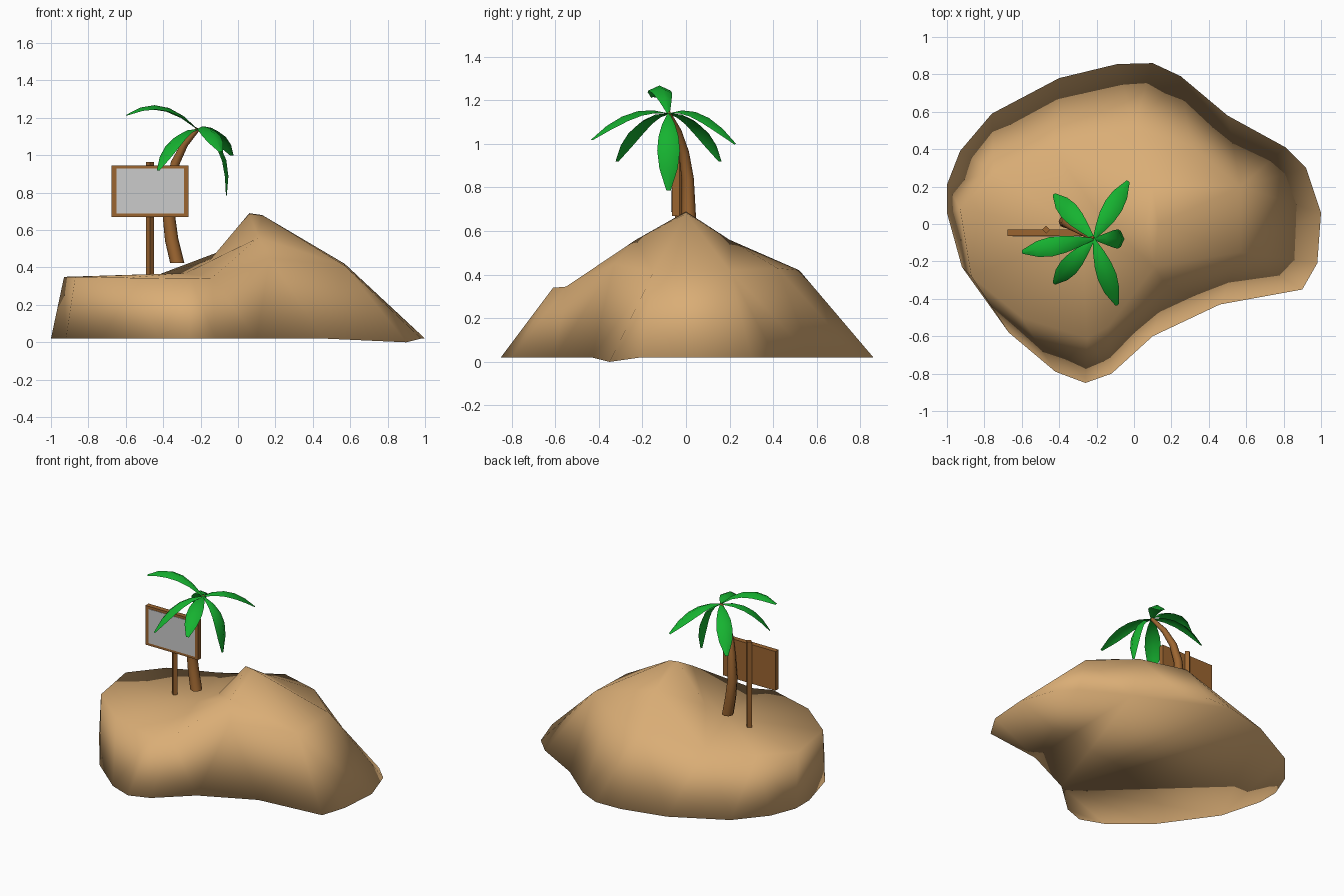
import bpy, bmesh, math
from mathutils import Vector
from mathutils.geometry import delaunay_2d_cdt

if "Cube" in bpy.data.objects:
    bpy.data.objects.remove(bpy.data.objects["Cube"])


def material(name, rgb):
    m = bpy.data.materials.new(name)
    m.diffuse_color = (*rgb, 1)
    m.use_nodes = True
    m.node_tree.nodes["Principled BSDF"].inputs["Base Color"].default_value = m.diffuse_color
    return m


SAND = material("sand", (0.70, 0.42, 0.18))
WOOD = material("wood", (0.33, 0.13, 0.03))
LEAF = material("leaf", (0.008, 0.45, 0.03))


def finish(name, bm, mat=None, smooth=None, recalc=True):
    if recalc:
        bmesh.ops.recalc_face_normals(bm, faces=bm.faces)
    me = bpy.data.meshes.new(name)
    bm.to_mesh(me)
    bm.free()
    ob = bpy.data.objects.new(name, me)
    bpy.context.collection.objects.link(ob)
    if mat:
        me.materials.append(mat)
    if smooth:
        bpy.ops.object.select_all(action='DESELECT')
        ob.select_set(True)
        bpy.context.view_layer.objects.active = ob
        bpy.ops.object.shade_smooth_by_angle(angle=math.radians(smooth))
    return ob


def loft(bm, rings, closed):
    # skin a list of equally long point rings
    vs = [[bm.verts.new(p) for p in r] for r in rings]
    n = len(rings[0])
    for a, b in zip(vs, vs[1:]):
        for i in range(n if closed else n - 1):
            j = (i + 1) % n
            bm.faces.new((a[i], a[j], b[j], b[i]))
    if closed:
        bm.faces.new(vs[0][::-1])
        bm.faces.new(vs[-1])


def box(name, lo, hi, mat=None):
    bm = bmesh.new()
    bmesh.ops.create_cube(bm, size=1)
    for v in bm.verts:
        v.co = [lo[i] + (v.co[i] + 0.5) * (hi[i] - lo[i]) for i in range(3)]
    return finish(name, bm, mat)


# island: shoreline, rim of the plateau and hill points, triangulated in plan
shore = [(1, .06), (.92, .3), (.81, .41), (.5, .58), (.25, .79), (.1, .86),
         (-.09, .855), (-.4, .78), (-.76, .59), (-.93, .39), (-1, .21),
         (-1, .06), (-.92, -.23), (-.67, -.58), (-.42, -.79), (-.26, -.85),
         (-.12, -.8), (.1, -.6), (.46, -.43), (.9, -.35), (.98, -.21)]
rim = [(.57, .2, .42), (.3, .42, .43), (0, .52, .42), (-.43, .4, .36),
       (-.75, .28, .355), (-.93, .08, .35), (-.87, -.28, .35),
       (-.6, -.5, .345), (-.25, -.61, .34), (-.14, -.55, .345),
       (.17, -.33, .45), (.57, -.15, .41)]
hill = [(.06, 0, .69), (.13, 0, .68), (.11, -.23, .56), (.1, .2, .56),
        (-.15, 0, .44), (-.28, -.05, .37)]
pts = [(x, y, 0.0 if x == .9 else .02) for x, y in shore] + rim + hill
n, m = len(shore), len(rim)
edges = [(n + i, n + (i + 1) % m) for i in range(m)]
res = delaunay_2d_cdt([Vector(p[:2]) for p in pts], edges, [list(range(n))], 1, 1e-5)
bm = bmesh.new()
verts = [bm.verts.new(p) for p in pts]
for f in res[2]:
    bm.faces.new([verts[res[3][i][0]] for i in f])
bm.faces.new(verts[:n][::-1])
bmesh.ops.triangulate(bm, faces=[f for f in bm.faces if len(f.verts) > 3])
finish("island", bm, SAND, 180)

# palm trunk: tapering bent tube
path = [(-.325, 0, .425, .038), (-.355, .012, .55, .036), (-.37, .012, .68, .033),
        (-.36, .008, .84, .028), (-.335, -.01, .96, .024),
        (-.285, -.04, 1.06, .019), (-.215, -.08, 1.14, .012)]
ctr = [Vector(p[:3]) for p in path]
rings = []
for i, p in enumerate(path):
    t = (ctr[min(i + 1, len(ctr) - 1)] - ctr[max(i - 1, 0)]).normalized()
    if i == 0:
        t = Vector((0, 0, 1))
    u = Vector((0, 1, 0)).cross(t).normalized()
    w = t.cross(u)
    rings.append([ctr[i] + p[3] * (math.cos(a) * u + math.sin(a) * w)
                  for a in (k * math.tau / 8 for k in range(8))])
bm = bmesh.new()
loft(bm, rings, True)
finish("palm_trunk", bm, WOOD, 50)

# palm fronds: tip position, reach of the bend (0-1 along plan) and its height
crown = Vector((-.215, -.08, 1.14))
fronds = [((-.03, .23, 1.0), .5, 1.2), ((-.43, .16, .92), .65, 1.15),
          ((-.6, -.15, 1.215), .5, 1.35), ((-.43, -.32, .92), .65, 1.15),
          ((-.09, -.435, 1.02), .5, 1.2), ((-.06, -.08, .785), 1.3, 1.06)]
half_width = [.006, .03, .046, .052, .042, .01]
bm = bmesh.new()
for tip, reach, height in fronds:
    tip = Vector(tip)
    bend = crown.lerp(tip, reach)
    bend.z = height
    flat = Vector((tip.x - crown.x, tip.y - crown.y, 0)).normalized()
    side = Vector((0, 0, 1)).cross(flat)
    rings = []
    for k, w in enumerate(half_width):
        t = k / (len(half_width) - 1)
        p = crown.lerp(bend, t).lerp(bend.lerp(tip, t), t)
        d = (bend - crown).lerp(tip - bend, t).normalized()
        up = d.cross(side)
        rings.append([p + side * w - up * w * .45, p, p - side * w - up * w * .45])
    loft(bm, [r[::-1] for r in rings], False)
bm.normal_update()
if sum(f.normal.z for f in bm.faces) < 0:
    bmesh.ops.reverse_faces(bm, faces=bm.faces)
finish("palm_fronds", bm, LEAF, 60, recalc=False)

# sign: square post set cornerwise, board and grey panel
bm = bmesh.new()
loft(bm, [[(-.47 + .021 * math.cos(a), -.03 + .021 * math.sin(a), z)
           for a in (k * math.pi / 2 for k in range(4))] for z in (.35, .965)], True)
finish("sign_post", bm, WOOD)
box("sign_board", (-.675, -.065, .67), (-.265, -.03, .945), WOOD)
box("sign_panel", (-.65, -.068, .688), (-.288, -.06, .928))
